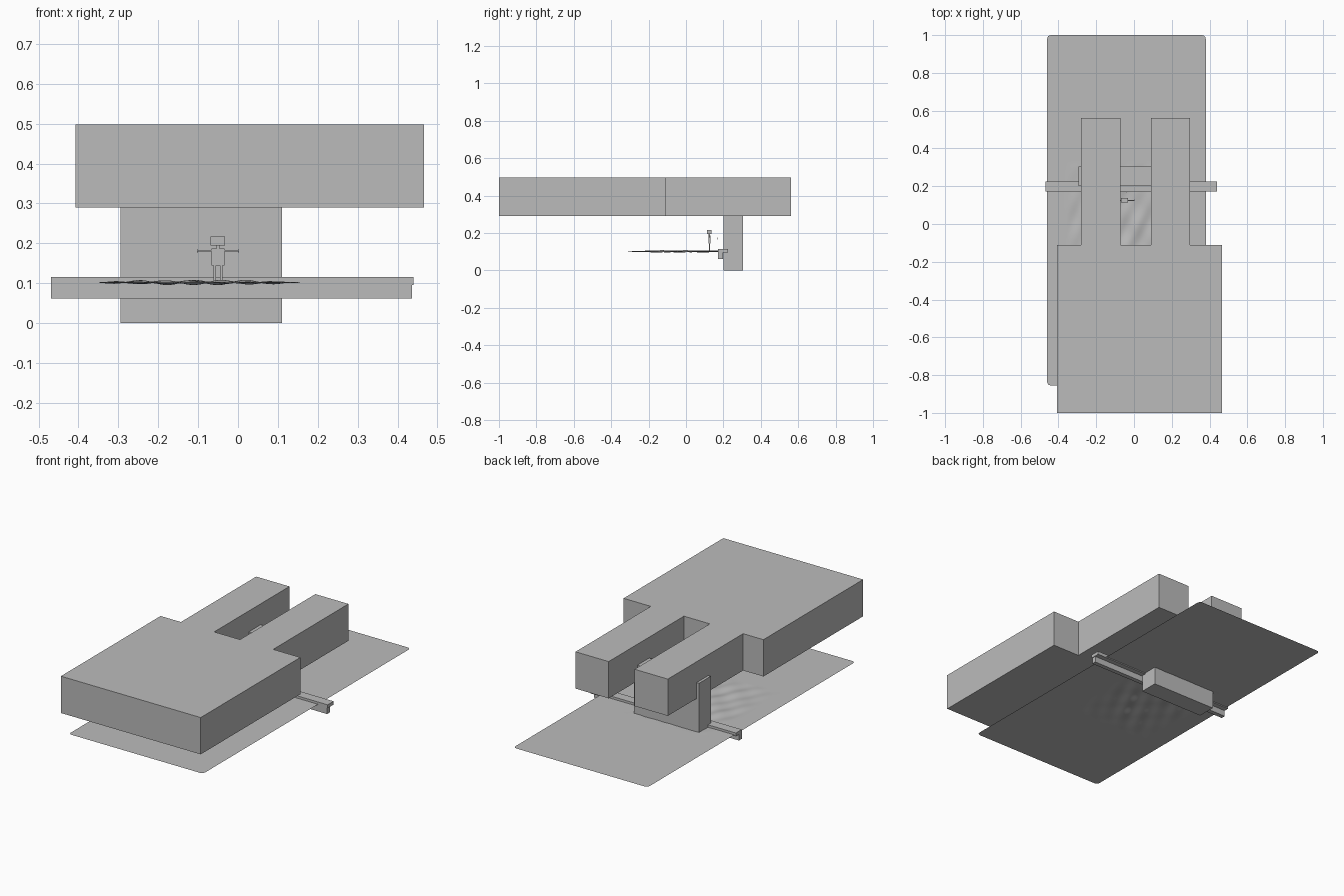
import bpy, bmesh, math

if "Cube" in bpy.data.objects:
    bpy.data.objects.remove(bpy.data.objects["Cube"])

grey = bpy.data.materials.new("plain grey")
grey.diffuse_color = (0.5, 0.5, 0.5, 1)
grey.use_nodes = True
grey.node_tree.nodes["Principled BSDF"].inputs["Base Color"].default_value = grey.diffuse_color


def finish(name, bm):
    me = bpy.data.meshes.new(name)
    bm.to_mesh(me)
    bm.free()
    me.materials.append(grey)
    ob = bpy.data.objects.new(name, me)
    bpy.context.collection.objects.link(ob)
    return ob


def prism(name, points, vector):
    """Extrude a closed outline along a vector."""
    bm = bmesh.new()
    face = bm.faces.new([bm.verts.new(p) for p in points])
    ext = bmesh.ops.extrude_face_region(bm, geom=[face])
    bmesh.ops.translate(bm, vec=vector,
                        verts=[g for g in ext["geom"] if isinstance(g, bmesh.types.BMVert)])
    bmesh.ops.recalc_face_normals(bm, faces=bm.faces)
    return finish(name, bm)


def box(name, x0, x1, y0, y1, z0, z1):
    return prism(name, [(x0, y0, z0), (x1, y0, z0), (x1, y1, z0), (x0, y1, z0)],
                 (0, 0, z1 - z0))


# Overhead mass with two prongs pointing back
Z0, Z1 = 0.29, 0.498
box("roof_block", -0.407, 0.467, -1.0, -0.11, Z0, Z1)
for side, x0, x1 in (("left", -0.28, -0.072), ("right", 0.09, 0.297)):
    box(side + "_roof_prong", x0, x1, -0.11, 0.562, Z0, Z1)

# Supporting wall
box("support_wall", -0.295, 0.11, 0.2, 0.305, 0.0, 0.38)

# Step rail with an L-shaped section
box("rail_top", -0.469, 0.44, 0.172, 0.225, 0.096, 0.115)
box("rail_lip", -0.469, 0.436, 0.172, 0.197, 0.062, 0.096)

# Large ground sheet: rounded corners, gentle ripples in the middle
GX0, GX1, GY0, GY1, R = -0.46, 0.38, -0.855, 1.0, 0.02
bm = bmesh.new()
bmesh.ops.create_grid(bm, x_segments=84, y_segments=186, size=1)
cx, cy = (GX0 + GX1) / 2, (GY0 + GY1) / 2
hx, hy = (GX1 - GX0) / 2, (GY1 - GY0) / 2
for v in bm.verts:
    x, y = v.co.x * hx, v.co.y * hy
    ex, ey = abs(x) - (hx - R), abs(y) - (hy - R)
    if ex > 0 and ey > 0:
        k = max(ex, ey) / math.hypot(ex, ey)
        x = math.copysign(hx - R + ex * k, x)
        y = math.copysign(hy - R + ey * k, y)
    x, y = x + cx, y + cy
    u, w = (x + 0.1) / 0.26, y / 0.32
    fade = max(0, 1 - u * u) ** 0.7 * max(0, 1 - w * w) ** 0.7
    wave = (math.sin(38 * x + 9 * y + 1.0) * math.cos(24 * y - 7 * x)
            + 0.6 * math.sin(61 * x - 33 * y))
    v.co = (x, y, 0.102 + 0.005 * fade * wave)
for f in bm.faces:
    f.smooth = True
finish("ground_sheet", bm)

# Small box figure with outstretched arms
FX, FY = -0.05, 0.125
box("figure_head", FX - 0.019, FX + 0.018, FY - 0.012, FY + 0.012, 0.194, 0.217)
box("figure_neck", FX - 0.004, FX + 0.004, FY - 0.004, FY + 0.004, 0.187, 0.194)
box("figure_body", FX - 0.016, FX + 0.016, FY - 0.006, FY + 0.006, 0.145, 0.187)
for side, s in (("left", -1), ("right", 1)):
    ax = sorted((FX + s * 0.016, FX + s * 0.05))
    hand = sorted((FX + s * 0.05, FX + s * 0.053))
    leg = sorted((FX + s * 0.005, FX + s * 0.011))
    box(side + "_arm", *ax, FY - 0.0025, FY + 0.0025, 0.179, 0.183)
    box(side + "_hand", *hand, FY - 0.004, FY + 0.004, 0.177, 0.185)
    box(side + "_leg", *leg, FY - 0.003, FY + 0.003, 0.102, 0.145)
box("small_marker", -0.041, -0.037, 0.168, 0.171, 0.165, 0.175)
